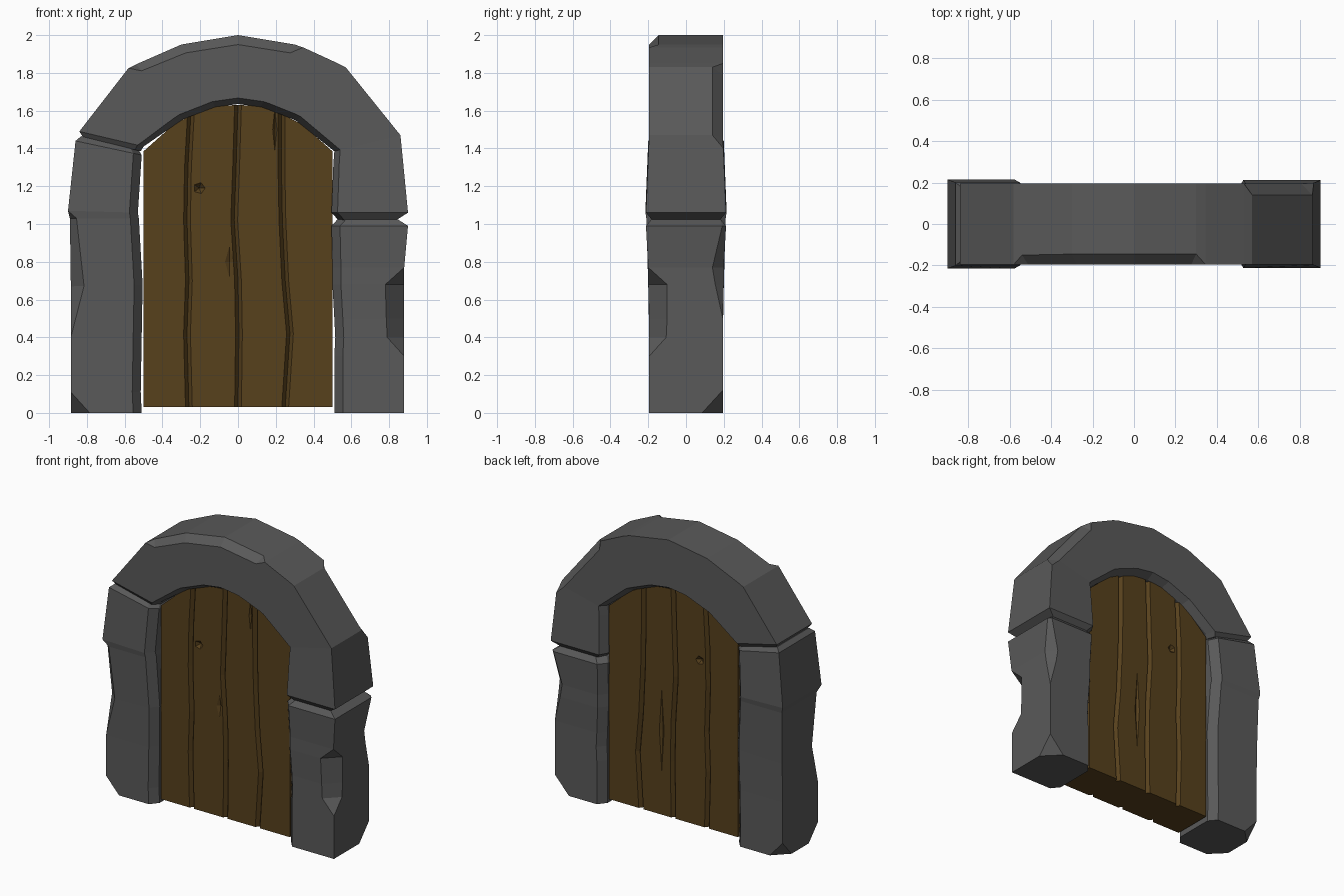
import bpy, bmesh, math
from mathutils import Vector

if "Cube" in bpy.data.objects:
    bpy.data.objects.remove(bpy.data.objects["Cube"])


def material(name, rgb):
    m = bpy.data.materials.new(name)
    m.diffuse_color = (*rgb, 1)
    m.use_nodes = True
    m.node_tree.nodes["Principled BSDF"].inputs["Base Color"].default_value = m.diffuse_color
    return m


STONE = material("stone", (0.10, 0.10, 0.10))
WOOD = material("wood", (0.095, 0.052, 0.012))


def finish(bm, name, mat=None):
    bmesh.ops.remove_doubles(bm, verts=bm.verts[:], dist=0.0005)
    bmesh.ops.recalc_face_normals(bm, faces=bm.faces[:])
    me = bpy.data.meshes.new(name)
    bm.to_mesh(me)
    bm.free()
    ob = bpy.data.objects.new(name, me)
    bpy.context.collection.objects.link(ob)
    if mat:
        me.materials.append(mat)
    return ob


def stone(name, stations, bevel):
    """Sweep a bevelled section: (inner x,z, outer x,z, half depth, front chip, back chip)."""
    bm = bmesh.new()
    rings = []
    for ix, iz, ox, oz, d, cf, cb in stations:
        a, b = Vector((ix, 0, iz)), Vector((ox, 0, oz))
        u, y = (b - a).normalized(), Vector((0, 1, 0))
        section = [b - u * cf - y * d, b - y * (d - cf),
                   b + y * (d - cb), b - u * cb + y * d,
                   a + u * bevel + y * d, a + y * (d - 0.055),
                   a - y * (d - 0.055), a + u * bevel - y * d]
        rings.append([bm.verts.new(p) for p in section])
    for r, s in zip(rings, rings[1:]):
        for i in range(8):
            j = (i + 1) % 8
            bm.faces.new((r[i], r[j], s[j], s[i]))
    bm.faces.new(rings[0])
    bm.faces.new(rings[-1])
    return finish(bm, name, STONE)


# Stone posts, with chipped outer edges
stone("left_post", [
    (-.51, 0, -.885, 0, .195, .10, .10),
    (-.515, .11, -.885, .11, .195, 0, 0),
    (-.51, .40, -.885, .40, .195, 0, 0),
    (-.505, .68, -.885, .67, .20, .07, 0),
    (-.525, 1.03, -.89, 1.03, .21, .035, 0),
    (-.53, 1.06, -.90, 1.07, .215, 0, 0),
    (-.51, 1.365, -.86, 1.44, .20, 0, 0),
    (-.525, 1.39, -.83, 1.465, .175, 0, 0)], 0.045)
stone("right_post", [
    (.51, 0, .88, 0, .195, 0, .11),
    (.51, .12, .88, .12, .195, 0, 0),
    (.51, .30, .88, .30, .195, 0, 0),
    (.515, .40, .88, .40, .195, .09, 0),
    (.51, .50, .88, .50, .195, .095, 0),
    (.50, .68, .88, .68, .20, .10, .045),
    (.50, .77, .88, .77, .20, 0, .06),
    (.495, .99, .90, .99, .212, 0, .02),
    (.53, 1.028, .84, 1.028, .18, 0, 0)], 0.045)

# Arch stone, resting on both posts
stone("arch", [
    (.53, 1.022, .84, 1.022, .18, 0, 0),
    (.495, 1.06, .90, 1.06, .212, 0, 0),
    (.505, 1.32, .867, 1.40, .198, 0, 0),
    (.51, 1.385, .86, 1.47, .195, 0, .055),
    (.31, 1.545, .57, 1.83, .195, 0, .055),
    (.29, 1.555, .53, 1.85, .195, 0, 0),
    (.15, 1.61, .345, 1.935, .195, 0, 0),
    (.12, 1.62, .30, 1.95, .195, .05, 0),
    (0, 1.635, 0, 2.0, .195, .05, 0),
    (-.12, 1.62, -.30, 1.95, .195, .05, 0),
    (-.29, 1.555, -.54, 1.845, .195, .045, 0),
    (-.32, 1.535, -.58, 1.825, .195, 0, 0),
    (-.50, 1.41, -.84, 1.49, .195, 0, 0),
    (-.515, 1.385, -.82, 1.46, .175, 0, 0)], 0.032)

# Plank door: a grid on each face with V grooves between planks
TOP = [(0, 1.63), (.12, 1.625), (.32, 1.545), (.50, 1.385)]


def top_z(x):
    x = abs(x)
    for (x0, z0), (x1, z1) in zip(TOP, TOP[1:]):
        if x <= x1:
            return z0 + (z1 - z0) * (x - x0) / (x1 - x0)
    return TOP[-1][1]


ROWS = [.03, .42, .70, 1.02, 1.30, None]
GROOVES = {-.26: [0, -.01, 0, -.01, -.005, .01],
           0.0: [0, .005, 0, -.02, -.01, 0],
           .25: [0, .025, 0, -.015, -.02, -.02]}
columns = [(x, 0, None) for x in (-.5, -.34, -.12, .12, .34, .5)]
for g in GROOVES:
    columns += [(g + o, .025 if o == 0 else 0, g) for o in (-.018, 0, .018)]
columns.sort(key=lambda c: c[0])

bm = bmesh.new()
faces = []
for side in (-1, 1):
    grid = []
    for r, z in enumerate(ROWS):
        row = []
        for x, cut, g in columns:
            px = x + (GROOVES[g][r] if g is not None else 0)
            row.append(bm.verts.new((px, side * (.14 - cut), top_z(px) if z is None else z)))
        grid.append(row)
    faces.append(grid)
    for r in range(len(ROWS) - 1):
        for c in range(len(columns) - 1):
            bm.faces.new((grid[r][c], grid[r][c + 1], grid[r + 1][c + 1], grid[r + 1][c]))
loops = [g[0] + [r[-1] for r in g[1:]] + g[-1][-2::-1] + [r[0] for r in g[-2:0:-1]] for g in faces]
n = len(loops[0])
for i in range(n):
    j = (i + 1) % n
    bm.faces.new((loops[0][i], loops[0][j], loops[1][j], loops[1][i]))
door = finish(bm, "door", WOOD)


# Knots and cracks: shallow double pyramids cut out of the faces
def dent(name, x, y, z, rx, rz, depth, sides=4):
    bm = bmesh.new()
    rim = [bm.verts.new((x + rx * math.cos(math.tau * i / sides), y,
                         z + rz * math.sin(math.tau * i / sides))) for i in range(sides)]
    for s in (-1, 1):
        tip = bm.verts.new((x, y + s * depth, z))
        for i in range(sides):
            bm.faces.new((rim[i], rim[(i + 1) % sides], tip))
    cutter = finish(bm, name)
    cutter.hide_render = True
    cutter.hide_viewport = True
    mod = door.modifiers.new(name, "BOOLEAN")
    mod.operation = "DIFFERENCE"
    mod.solver = "EXACT"
    mod.object = cutter


dent("front_knot_cutter", -.205, -.141, 1.19, .032, .032, .03, 5)
dent("back_knot_cutter", -.205, .141, 1.19, .032, .032, .03, 5)
dent("front_crack_cutter", -.045, -.141, .80, .025, .09, .015)
dent("top_crack_cutter", .195, -.141, 1.50, .012, .12, .015)
dent("back_crack_cutter", .09, .141, .62, .02, .30, .015)
